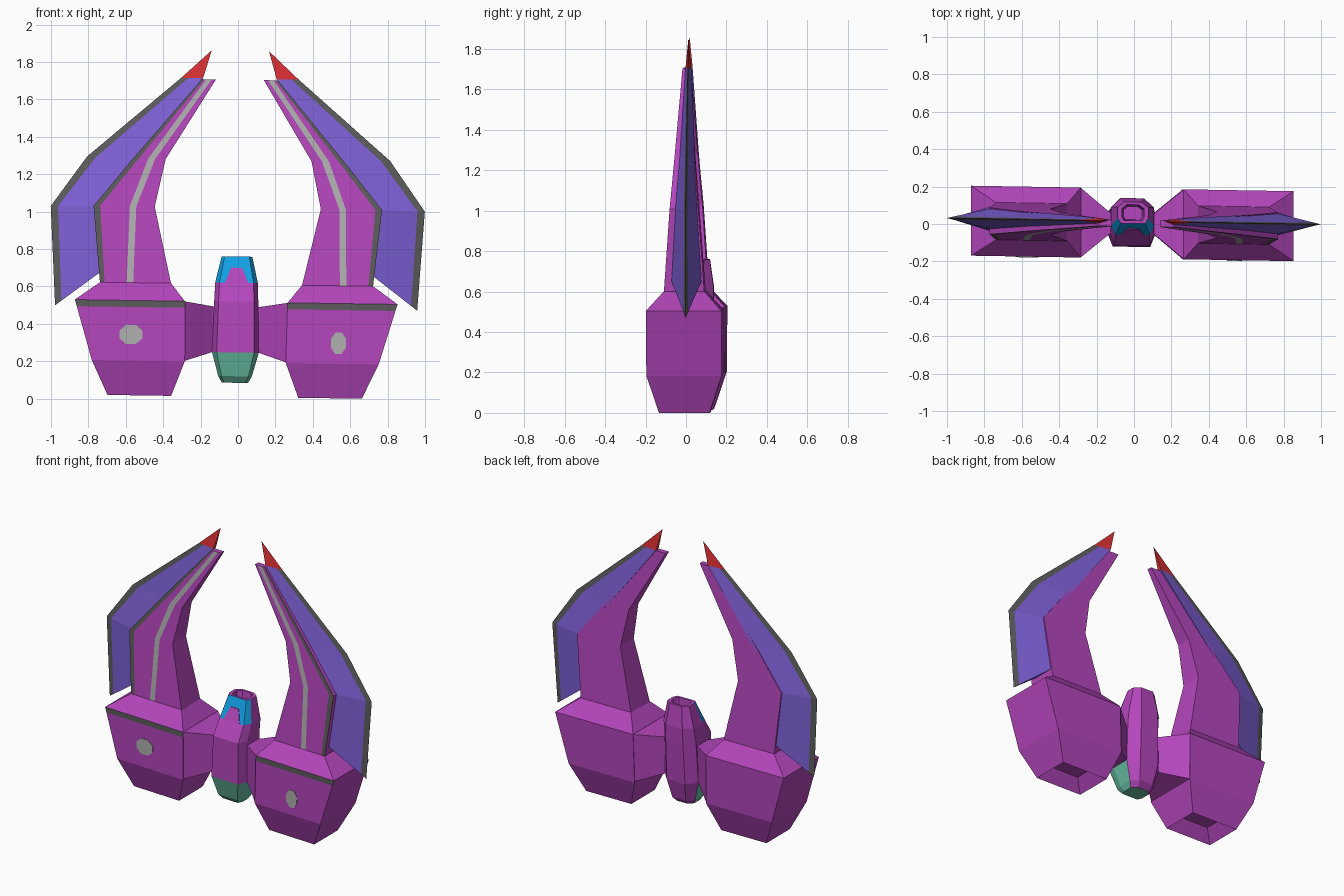
import bpy, bmesh, math

if "Cube" in bpy.data.objects:
    bpy.data.objects.remove(bpy.data.objects["Cube"])


def lin(c):
    return c / 12.92 if c <= 0.04045 else ((c + 0.055) / 1.055) ** 2.4


def material(name, r, g, b):
    m = bpy.data.materials.new(name)
    m.diffuse_color = (lin(r / 255), lin(g / 255), lin(b / 255), 1)
    m.use_nodes = True
    m.node_tree.nodes["Principled BSDF"].inputs["Base Color"].default_value = m.diffuse_color
    return m


MATS = [material("purple", 180, 70, 188), material("violet", 126, 96, 214),
        material("dark grey", 92, 92, 92), material("light grey", 176, 176, 176),
        material("red", 218, 48, 52), material("sky blue", 16, 160, 228),
        material("sea green", 104, 190, 164)]
PURPLE, VIOLET, DARK, LIGHT, RED, BLUE, GREEN = range(7)


def tilt(p):
    # the whole model leans and turns by about one degree
    x, y, z = p
    return (x - 0.018 + 0.0165 * z, y - 0.017 * x + 0.003, z - 0.015 * x)


def finish(name, bm):
    bmesh.ops.recalc_face_normals(bm, faces=bm.faces)
    me = bpy.data.meshes.new(name)
    bm.to_mesh(me)
    bm.free()
    for m in MATS:
        me.materials.append(m)
    ob = bpy.data.objects.new(name, me)
    bpy.context.collection.objects.link(ob)
    return ob


def loft(name, rings, side=1, colour=lambda i, j: PURPLE, caps=(PURPLE, PURPLE)):
    """Skin a list of point rings; colour(level, segment) picks the material."""
    bm = bmesh.new()
    vs = [[bm.verts.new(tilt((side * x, y, z))) for x, y, z in r] for r in rings]
    n = len(rings[0])
    for i in range(len(vs) - 1):
        for j in range(n):
            k = (j + 1) % n
            f = bm.faces.new((vs[i][j], vs[i][k], vs[i + 1][k], vs[i + 1][j]))
            f.material_index = colour(i, j)
    for ring, c in ((vs[0], caps[0]), (vs[-1], caps[1])):
        bm.faces.new(ring).material_index = c
    bmesh.ops.remove_doubles(bm, verts=bm.verts, dist=1e-5)
    return finish(name, bm)


def plate(name, pts, mat, side=1):
    """Thin plate facing the front."""
    front = [(x, y - 0.003, z) for x, y, z in pts]
    back = [(x, y + 0.003, z) for x, y, z in pts]
    return loft(name, [front, back], side, lambda i, j: mat, (mat, mat))


def rect(x0, x1, hy, z):
    return [(x0, -hy, z), (x1, -hy, z), (x1, hy, z), (x0, hy, z)]


def horn_ring(x0, x1, hy, z, mid, light, dark):
    # front edge is split so the painted stripes are their own faces
    xs = (x0, mid - light / 2, mid + light / 2, x1 - dark, x1)
    return [(x, -hy, z) for x in xs] + [(x1, hy, z), (x0, hy, z)]


def blade_ring(inner, outer, t, border, y=0.012):
    (xi, zi), (xo, zo) = inner, outer
    xb, zb = xo + (xi - xo) * border, zo + (zi - zo) * border
    tb = t * border
    return [(xi, y - t, zi), (xb, y - tb, zb), (xo, y, zo), (xb, y + tb, zb), (xi, y + t, zi)]


for side, tag in ((-1, "left"), (1, "right")):
    # pod with a sunken underside, a dark band on the front and a sloping roof
    loft(tag + "_pod", [rect(0.40, 0.62, 0.075, 0.09), rect(0.34, 0.68, 0.125, 0.01),
                        rect(0.27, 0.767, 0.186, 0.195), rect(0.274, 0.852, 0.187, 0.482),
                        rect(0.275, 0.863, 0.187, 0.517), rect(0.35, 0.73, 0.10, 0.612)],
         side, lambda i, j: DARK if (i, j) == (3, 0) else PURPLE)

    # curved horn with a light middle stripe and a dark outer stripe
    loft(tag + "_horn", [horn_ring(0.35, 0.73, 0.10, 0.61, 0.57, 0.035, 0.025),
                         horn_ring(0.444, 0.771, 0.071, 1.02, 0.56, 0.035, 0.035),
                         horn_ring(0.39, 0.565, 0.05, 1.275, 0.465, 0.038, 0.03),
                         horn_ring(0.128, 0.203, 0.017, 1.705, 0.165, 0.03, 0.012)],
         side, lambda i, j: {1: LIGHT, 3: DARK}.get(j, PURPLE))

    # wedge blade with a grey cutting edge, and its red point
    last = blade_ring((0.197, 1.71), (0.315, 1.71), 0.014, 0.33)
    loft(tag + "_blade", [blade_ring((0.73, 0.665), (0.968, 0.485), 0.075, 0.14),
                          blade_ring((0.755, 1.02), (1.0, 1.015), 0.057, 0.16),
                          blade_ring((0.55, 1.265), (0.81, 1.283), 0.04, 0.18), last],
         side, lambda i, j: DARK if j in (1, 2) else VIOLET, (VIOLET, RED))
    loft(tag + "_blade_point", [last, [(0.153, 0.012, 1.86 + 0.0001 * k) for k in range(5)]],
         side, lambda i, j: RED, (RED, RED))

    # tapered arm joining the pod to the body
    loft(tag + "_arm", [[(x, -hy, lo), (x, hy, lo), (x, hy, hi), (x, -hy, hi)]
                        for x, hy, lo, hi in ((0.09, 0.05, 0.25, 0.49), (0.125, 0.062, 0.247, 0.492),
                                              (0.275, 0.186, 0.197, 0.516))], side)

    # light spot on the pod front
    cx, cz, rx, rz = (0.56, 0.335, 0.066, 0.056) if side < 0 else (0.55, 0.305, 0.043, 0.063)
    plate(tag + "_pod_spot",
          [(cx + rx * math.cos(math.pi * (k + 0.5) / 4), -0.188,
            cz + rz * math.sin(math.pi * (k + 0.5) / 4)) for k in range(8)], LIGHT, side)


def body_ring(z, hx, yf, yb):
    # eight-sided: wide front, narrower back
    d = yb - yf
    return [(-hx * 0.8, yf, z), (hx * 0.8, yf, z), (hx, yf + d * 0.25, z), (hx, yb - d * 0.25, z),
            (hx * 0.55, yb, z), (-hx * 0.55, yb, z), (-hx, yb - d * 0.25, z), (-hx, yf + d * 0.25, z)]


def body_colour(i, j):
    if i < 2 and j not in (3, 4, 5):
        return GREEN
    return BLUE if i == 4 and j in (0, 1, 7) else PURPLE


# central body with green base, blue canopy and open top
loft("central_body", [body_ring(0.085, 0.07, -0.06, 0.06), body_ring(0.12, 0.09, -0.09, 0.095),
                      body_ring(0.247, 0.125, -0.125, 0.125), body_ring(0.52, 0.118, -0.12, 0.135),
                      body_ring(0.62, 0.114, -0.06, 0.135), body_ring(0.76, 0.082, 0.0, 0.115),
                      body_ring(0.76, 0.06, 0.015, 0.10), body_ring(0.68, 0.05, 0.02, 0.09)],
     1, body_colour, (GREEN, PURPLE))

# purple arch on the sloping canopy
plate("canopy_arch", [(x, -0.06 + (z - 0.62) * 0.06 / 0.14 - 0.001, z) for x, z in
                      ((-0.062, 0.62), (0.062, 0.62), (0.03, 0.70), (-0.03, 0.70))], PURPLE)
